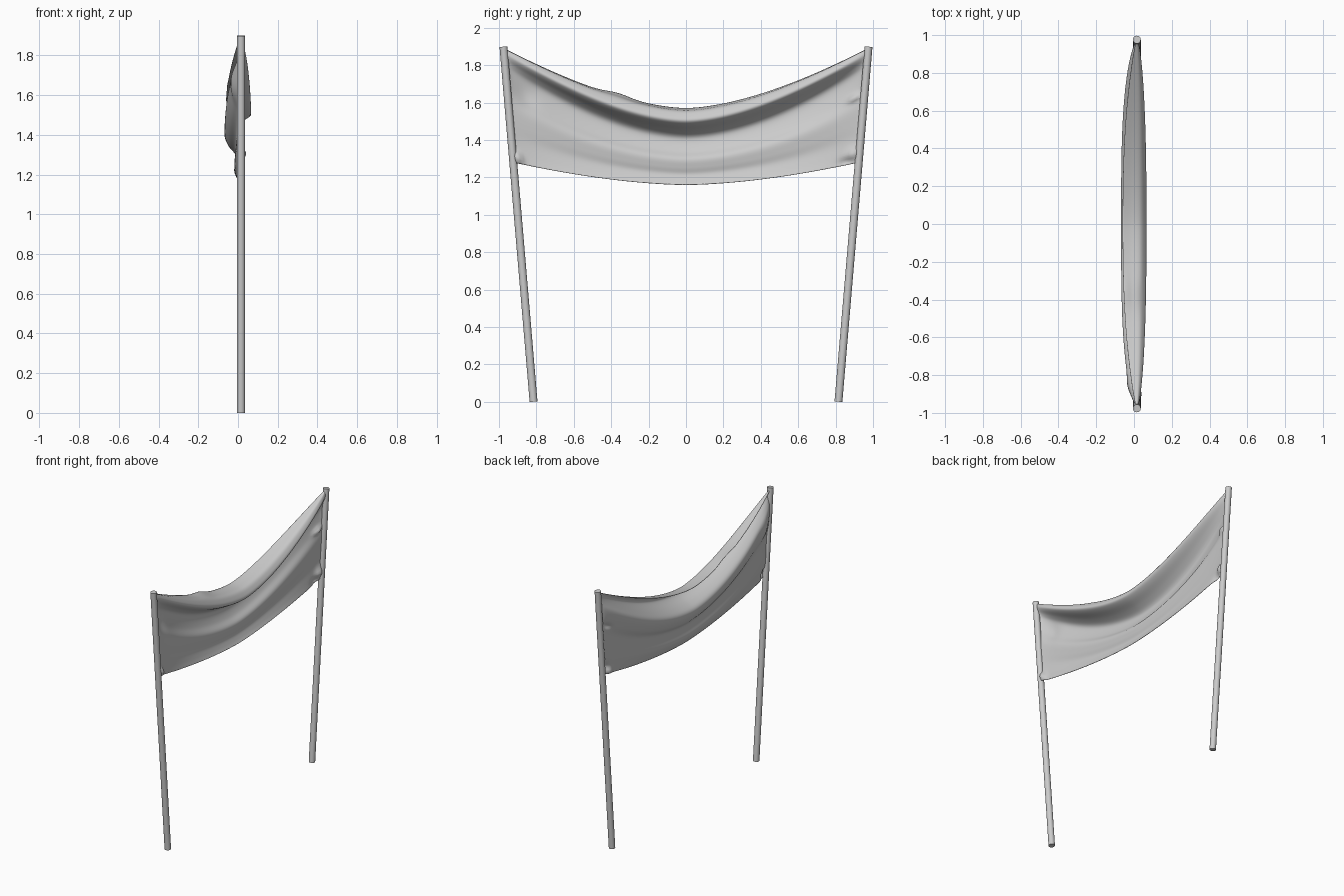
import bpy, bmesh, math
from mathutils import Vector

if "Cube" in bpy.data.objects:
    bpy.data.objects.remove(bpy.data.objects["Cube"])

PX = 0.015                      # x of the pole plane


def pole_y(z):
    return 0.815 + 0.161 * z / 1.9


def make_pole(name, side):
    a = Vector((PX, side * pole_y(0), 0.001))
    b = Vector((PX, side * pole_y(1.9), 1.899))
    d = b - a
    bpy.ops.mesh.primitive_cylinder_add(vertices=20, radius=0.021, depth=d.length,
                                        location=(a + b) / 2)
    ob = bpy.context.object
    ob.name = name
    ob.rotation_euler = d.to_track_quat('Z', 'Y').to_euler()
    bpy.ops.object.shade_smooth_by_angle(angle=math.radians(40))


# Leaning poles
make_pole("left_pole", -1)
make_pole("right_pole", 1)

# Mid-span fold section: (x, fraction of the way from top edge to bottom edge)
SECTION = [(-0.06, 0.0), (-0.02, 0.02), (0.03, 0.04), (0.055, 0.10), (0.065, 0.165),
           (0.04, 0.22), (-0.02, 0.29), (-0.06, 0.36), (-0.066, 0.44), (-0.045, 0.56),
           (-0.012, 0.66), (-0.012, 0.77), (-0.018, 0.86), (-0.006, 0.94), (0.008, 1.0)]


def section(t):
    n = len(SECTION) - 1
    i = min(int(t * n), n - 1)
    u = t * n - i
    p = [Vector(SECTION[max(0, min(n, i + k))]) for k in (-1, 0, 1, 2)]
    return 0.5 * (2 * p[1] + (p[2] - p[0]) * u
                  + (2 * p[0] - 5 * p[1] + 4 * p[2] - p[3]) * u * u
                  + (3 * p[1] - p[0] - 3 * p[2] + p[3]) * u ** 3)


# Small puckers near the poles: (span, drop, span width, drop width, x push)
PUCKERS = [(0.94, 0.40, 0.03, 0.03, 0.025), (0.96, 0.92, 0.03, 0.06, 0.025),
           (-0.97, 0.95, 0.025, 0.05, 0.03), (-0.9, 0.35, 0.06, 0.12, -0.015),
           (0.93, 0.97, 0.04, 0.04, -0.02)]


def cloth_point(s, t):
    x, f0 = section(t)
    f0 = min(1, max(0, f0))
    f = f0 ** (1 + 0.75 * s * s)                     # folds fan up to the corners
    a = abs(s) ** 1.65
    top, bottom = 1.57 + 0.32 * a, 1.16 + 0.12 * a
    z = top + (bottom - top) * f
    upper = max(0, 1 - f0 / 0.35)                    # top shelf narrows sooner
    env = (1 - s ** 4) ** 0.6 * (1 - (0.05 + 0.45 * upper) * s * s)
    x = PX * abs(s) ** 3 + x * env
    for ps, pf, ws, wf, push in PUCKERS:
        x += push * math.exp(-((s - ps) / ws) ** 2 - ((f - pf) / wf) ** 2)
    # flipped-up lip on the back of the top edge
    z += 0.015 * math.exp(-((s + 0.38) / 0.09) ** 2 - (f / 0.02) ** 2)
    y = s * (pole_y(z) * abs(s) + 0.95 * (1 - abs(s)))
    return (x, y, z)


# Hanging cloth
NS, NT = 96, 70
bm = bmesh.new()
grid = [[bm.verts.new(cloth_point(-1 + 2 * i / NS, j / NT)) for j in range(NT + 1)]
        for i in range(NS + 1)]
for i in range(NS):
    for j in range(NT):
        bm.faces.new((grid[i][j], grid[i][j + 1], grid[i + 1][j + 1], grid[i + 1][j]))
mesh = bpy.data.meshes.new("banner_cloth")
bm.to_mesh(mesh)
bm.free()
mesh.shade_smooth()
cloth = bpy.data.objects.new("banner_cloth", mesh)
bpy.context.collection.objects.link(cloth)
thick = cloth.modifiers.new("thickness", 'SOLIDIFY')
thick.thickness = 0.002
thick.offset = 0
